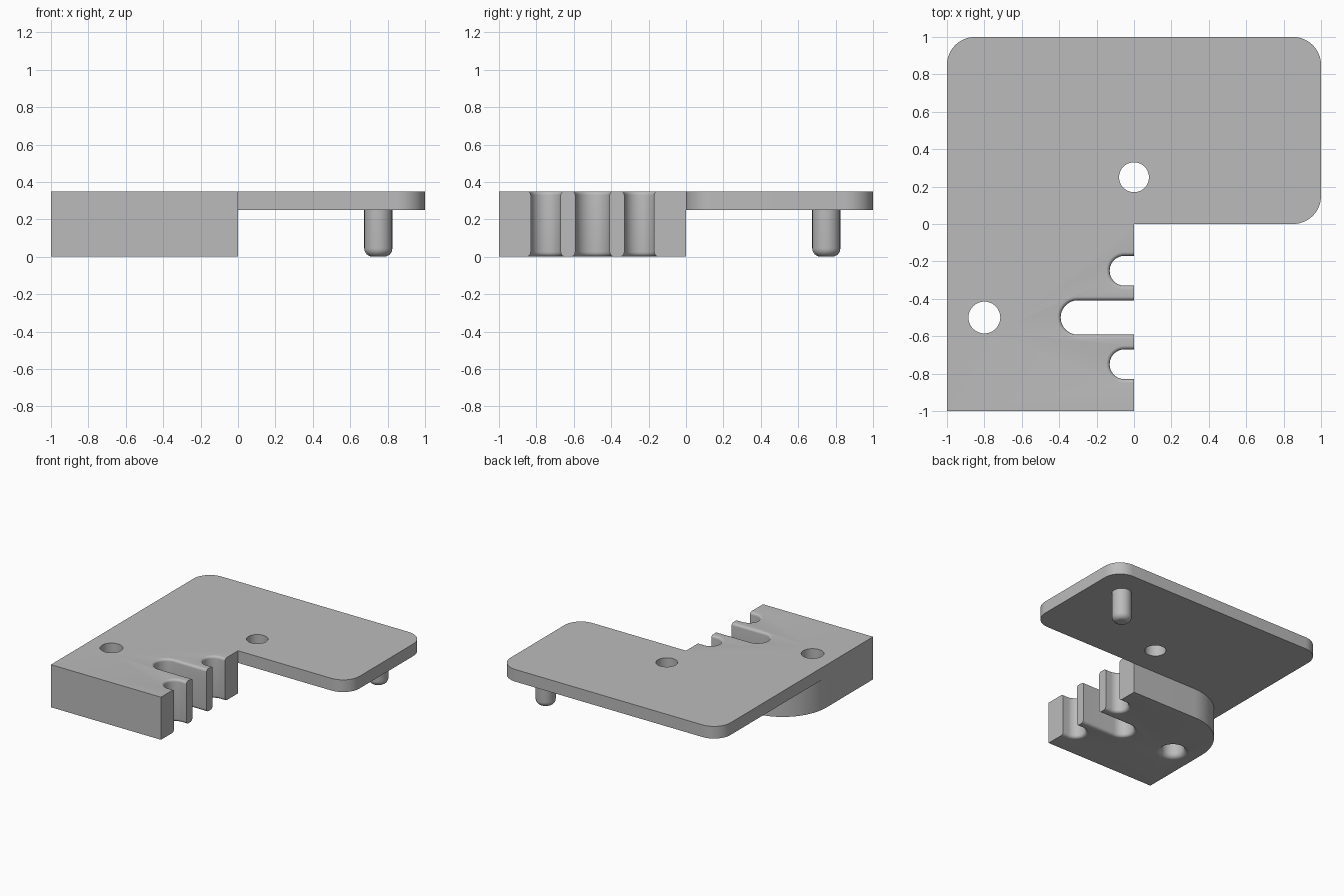
import bpy, bmesh
from math import sin, cos, pi

default = bpy.data.objects.get("Cube")
if default:
    bpy.data.objects.remove(default, do_unlink=True)

TOP, UNDER = 0.35, 0.25

grey = bpy.data.materials.new("plain grey")
grey.use_nodes = True
colour = (0.5, 0.5, 0.5, 1)
grey.diffuse_color = colour
grey.node_tree.nodes["Principled BSDF"].inputs["Base Color"].default_value = colour


def arc(cx, cy, r, start, end, steps=16):
    """Points on an arc, angles in quarter turns."""
    angles = [(start + (end - start) * i / steps) * pi / 2 for i in range(steps + 1)]
    return [(cx + r * cos(a), cy + r * sin(a)) for a in angles]


def loft(name, layers):
    """Solid through a stack of (outline, z) layers with equal point counts."""
    bm = bmesh.new()
    rings = [[bm.verts.new((x, y, z)) for x, y in outline] for outline, z in layers]
    for low, high in zip(rings, rings[1:]):
        n = len(low)
        for i in range(n):
            j = (i + 1) % n
            bm.faces.new((low[i], low[j], high[j], high[i]))
    bm.faces.new(rings[0][::-1])
    bm.faces.new(rings[-1])
    bmesh.ops.recalc_face_normals(bm, faces=bm.faces)
    mesh = bpy.data.meshes.new(name)
    bm.to_mesh(mesh)
    bm.free()
    obj = bpy.data.objects.new(name, mesh)
    obj.data.materials.append(grey)
    bpy.context.collection.objects.link(obj)
    return obj


def combine(target, other, operation):
    """Apply an exact boolean and drop the helper."""
    mod = target.modifiers.new(operation, "BOOLEAN")
    mod.operation, mod.object, mod.solver = operation, other, "EXACT"
    bpy.context.view_layer.objects.active = target
    bpy.ops.object.modifier_apply(modifier=mod.name)
    bpy.data.objects.remove(other, do_unlink=True)


def circle(x, y, r):
    return arc(x, y, r, 0, 4, 48)[:-1]


def slot(x, y, r):
    """Round-ended slot open past the right edge of the block."""
    return [(0.2, y + r)] + arc(x, y, r, 1, 3, 24) + [(0.2, y - r)]


def flared_cutter(shape, x, y, r, bottom=0.0, top=0.0):
    """Through cutter with rounded lips at the bottom and the top."""
    quarter = [i / 6 * pi / 2 for i in range(7)]
    layers = [(shape(x, y, r + bottom), -0.1)]
    if bottom:
        layers += [(shape(x, y, r + bottom * (1 - sin(a))), bottom * (1 - cos(a))) for a in quarter]
    if top:
        layers += [(shape(x, y, r + top * (1 - cos(a))), TOP - top + top * sin(a)) for a in quarter]
    layers.append((shape(x, y, r + top), TOP + 0.1))
    return loft("cutter", layers)


# L-shaped plate with three rounded corners
plate_outline = ([(-1, -1), (0, -1), (0, 0)] + arc(0.85, 0.15, 0.15, -1, 0)
                 + arc(0.85, 0.85, 0.15, 0, 1) + arc(-0.85, 0.85, 0.15, 1, 2))
body = loft("plate_and_block", [(plate_outline, UNDER), (plate_outline, TOP)])

# Thick block below the plate, one corner rounded
block_outline = [(-1, -1), (0, -1), (0, 0)] + arc(-0.6, -0.4, 0.4, 1, 2, 24)
combine(body, loft("block", [(block_outline, 0), (block_outline, UNDER)]), "UNION")

# Slots with rounded lips
for x, y, r in ((-0.05, -0.25, 0.08), (-0.3, -0.5, 0.092), (-0.05, -0.75, 0.08)):
    combine(body, flared_cutter(slot, x, y, r, 0.025, 0.02), "DIFFERENCE")

# Round holes
combine(body, flared_cutter(circle, -0.8, -0.5, 0.085, bottom=0.04), "DIFFERENCE")
combine(body, flared_cutter(circle, 0, 0.25, 0.08), "DIFFERENCE")

# Peg with a rounded tip
tip = [(circle(0.75, 0.75, 0.075 - 0.045 * (1 - sin(a))), 0.045 * (1 - cos(a)))
       for a in (i / 8 * pi / 2 for i in range(9))]
peg = loft("peg", tip + [(circle(0.75, 0.75, 0.075), 0.3)])
combine(body, peg, "UNION")

# Smooth the curved walls, keep the edges sharp
bpy.ops.object.select_all(action="DESELECT")
body.select_set(True)
bpy.context.view_layer.objects.active = body
bpy.ops.object.shade_smooth_by_angle(angle=pi / 6)
